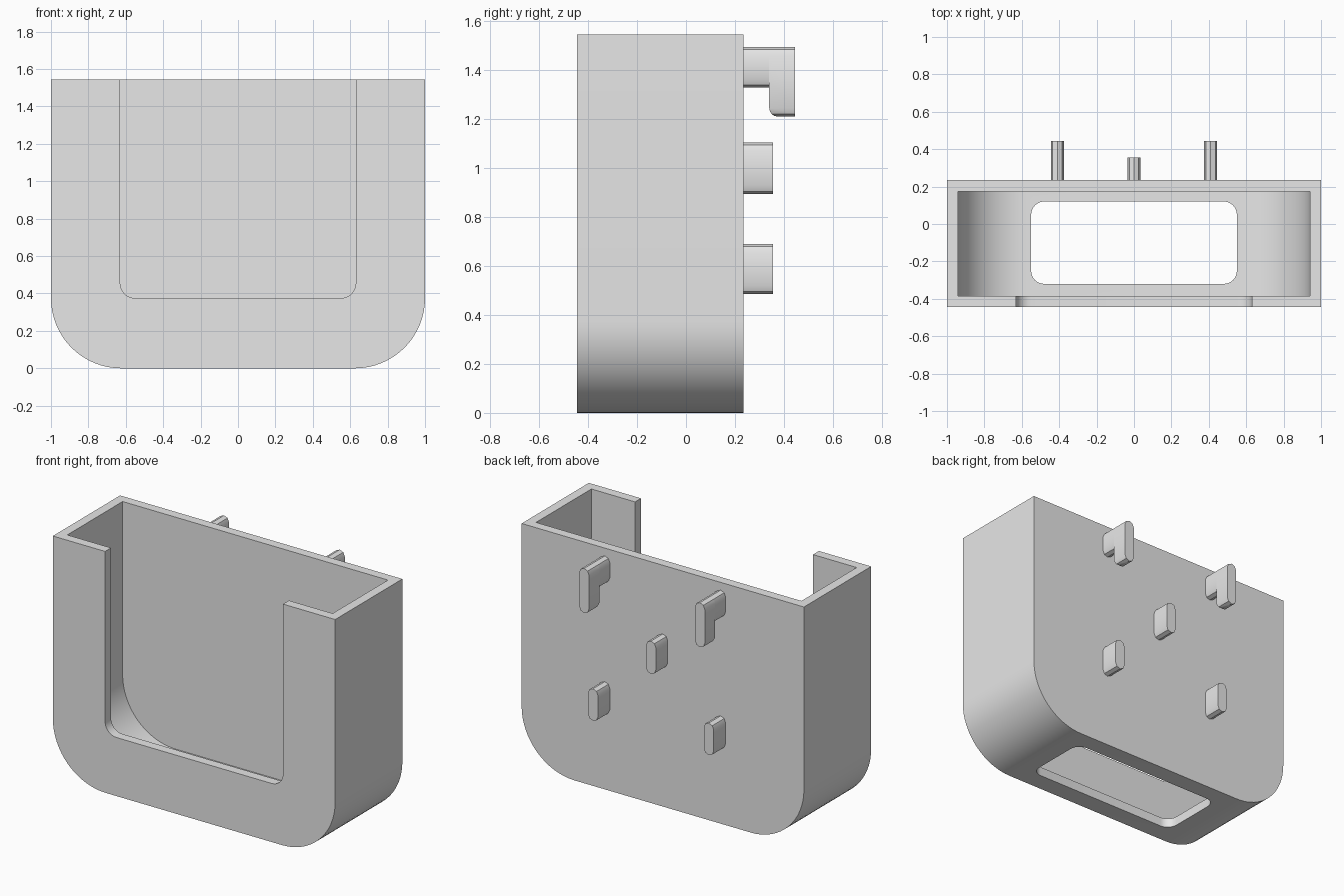
import bpy, bmesh, math

cube = bpy.data.objects.get("Cube")
if cube:
    bpy.data.objects.remove(cube, do_unlink=True)

grey = bpy.data.materials.new("light grey plastic")
grey.use_nodes = True
grey.diffuse_color = (0.8, 0.8, 0.8, 1)
grey.node_tree.nodes["Principled BSDF"].inputs["Base Color"].default_value = (0.8, 0.8, 0.8, 1)

# How each profile plane maps (u, v, depth) to x, y, z
PLANES = {
    "xz": lambda u, v, d: (u, d, v),
    "xy": lambda u, v, d: (u, v, d),
    "yz": lambda u, v, d: (d, u, v),
}


def rounded_rect(u0, u1, v0, v1, radii, steps):
    """Outline with radii ordered low-left, low-right, top-right, top-left."""
    corners = [(u0, v0, 1, 1), (u1, v0, -1, 1), (u1, v1, -1, -1), (u0, v1, 1, -1)]
    points = []
    for i, ((u, v, su, sv), r) in enumerate(zip(corners, radii)):
        if r == 0:
            points.append((u, v))
            continue
        for k in range(steps + 1):
            a = math.pi + (i + k / steps) * math.pi / 2
            points.append((u + su * r + r * math.cos(a), v + sv * r + r * math.sin(a)))
    return points


def prism(name, outline, plane, d0, d1):
    """Extrude an outline from depth d0 to d1."""
    bm = bmesh.new()
    verts = [bm.verts.new(PLANES[plane](u, v, d0)) for u, v in outline]
    bmesh.ops.remove_doubles(bm, verts=verts, dist=0.0005)
    face = bm.faces.new(bm.verts[:])
    new = bmesh.ops.extrude_face_region(bm, geom=[face], use_keep_orig=True)["geom"]
    bmesh.ops.translate(bm, vec=PLANES[plane](0, 0, d1 - d0),
                        verts=[g for g in new if isinstance(g, bmesh.types.BMVert)])
    bmesh.ops.recalc_face_normals(bm, faces=bm.faces[:])
    mesh = bpy.data.meshes.new(name)
    bm.to_mesh(mesh)
    bm.free()
    mesh.materials.append(grey)
    obj = bpy.data.objects.new(name, mesh)
    bpy.context.collection.objects.link(obj)
    return obj


def select(*objs):
    bpy.ops.object.select_all(action="DESELECT")
    for o in objs:
        o.select_set(True)
    bpy.context.view_layer.objects.active = objs[0]


def boolean(obj, cutter, operation):
    """Apply a boolean, then discard the cutter."""
    cutter.hide_render = True
    mod = obj.modifiers.new("cut", "BOOLEAN")
    mod.object, mod.operation, mod.solver = cutter, operation, "EXACT"
    select(obj)
    bpy.ops.object.modifier_apply(modifier=mod.name)
    bpy.data.objects.remove(cutter, do_unlink=True)


def smooth(obj):
    select(obj)
    bpy.ops.object.shade_smooth_by_angle(angle=math.radians(30))


# Holder shell: rounded bottom, open top, front slot and floor opening
R, TOP, FRONT, BACK, WALL = 0.375, 1.545, -0.445, 0.235, 0.06
shell = prism("holder_shell", rounded_rect(-1, 1, 0, TOP, (R, R, 0, 0), 16), "xz", FRONT, BACK)
cavity = prism("cavity_cutter",
               rounded_rect(-1 + WALL, 1 - WALL, WALL, 2, (R, R, 0, 0), 16),
               "xz", FRONT + WALL, BACK - WALL)
boolean(shell, cavity, "DIFFERENCE")
slot = prism("slot_cutter", rounded_rect(-0.63, 0.63, 0.375, 2, (0.08, 0.08, 0, 0), 8),
             "xz", -0.7, -0.2)
boolean(shell, slot, "DIFFERENCE")
opening = prism("opening_cutter", rounded_rect(-0.55, 0.55, -0.32, 0.12, (0.07,) * 4, 8),
                "xy", -0.2, 0.2)
boolean(shell, opening, "DIFFERENCE")
smooth(shell)


# Rounded pegs on the back
def peg(name, x, z0, z1, y0, y1):
    r = 0.035
    return prism(name, rounded_rect(x - r, x + r, z0, z1, (r,) * 4, 2), "xz", y0, y1)


smooth(peg("centre_peg", 0, 0.895, 1.105, 0.2, 0.355))
for side, x in (("right", -0.41), ("left", 0.41)):
    smooth(peg(side + "_lower_peg", x, 0.485, 0.69, 0.2, 0.355))

    # Hanging hook: stem plus downward tip with a rounded inner corner
    hook = peg(side + "_hook", x, 1.33, 1.495, 0.2, 0.34)
    tip = peg(side + "_hook_tip", x, 1.21, 1.495, 0.34, 0.445)
    trim = prism("tip_trim", rounded_rect(0.34, 0.6, 1.21, 1.6, (0.035, 0, 0, 0), 4),
                 "yz", x - 0.1, x + 0.1)
    boolean(tip, trim, "INTERSECT")
    select(hook, tip)
    bpy.ops.object.join()
    smooth(hook)
